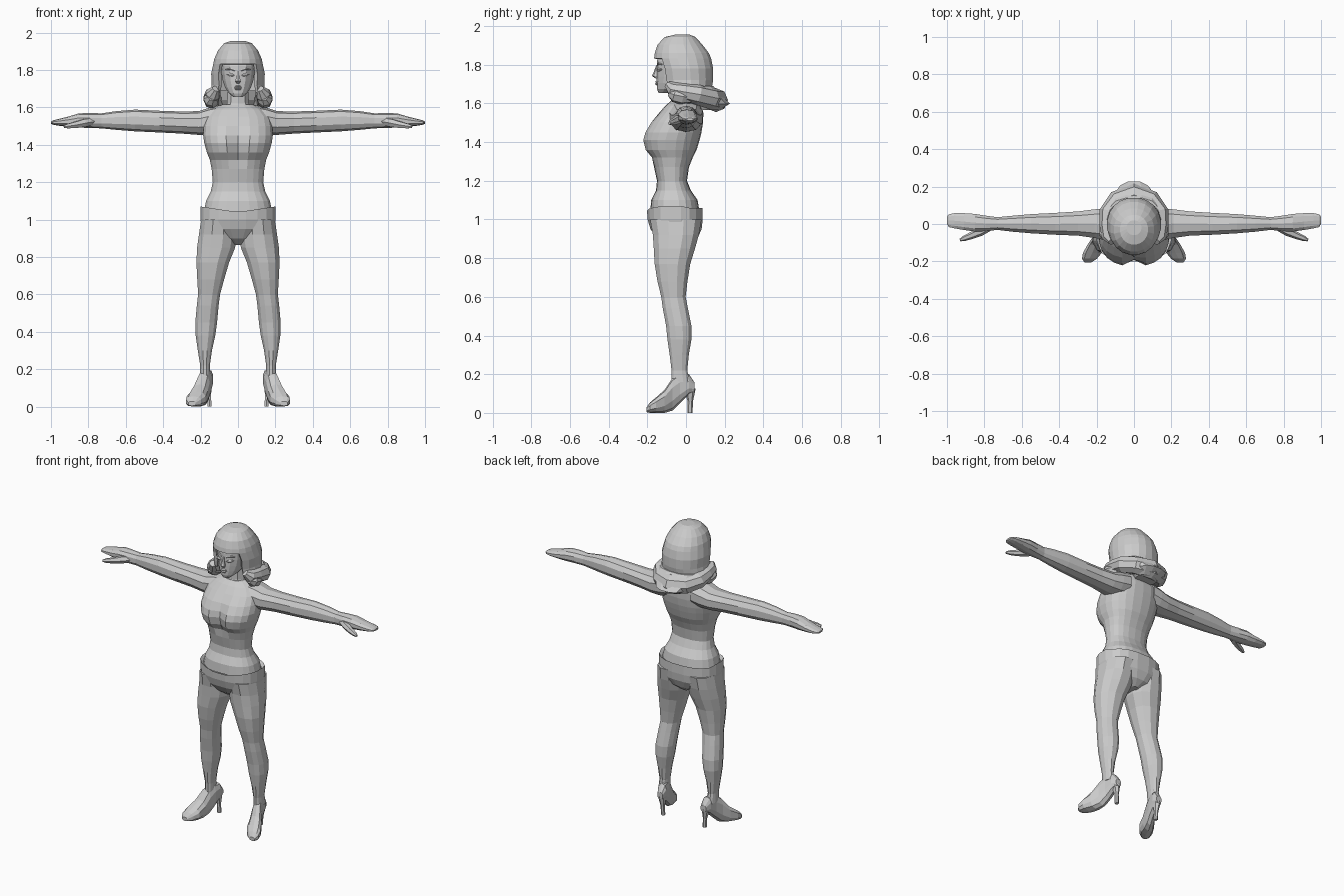
import bpy, bmesh, math
from mathutils import Vector

grey = bpy.data.materials.new("plain grey")
grey.diffuse_color = (0.6, 0.6, 0.6, 1)


def finish(name, bm, mirror=False, thick=0):
    bmesh.ops.recalc_face_normals(bm, faces=bm.faces)
    me = bpy.data.meshes.new(name)
    bm.to_mesh(me)
    bm.free()
    me.materials.append(grey)
    ob = bpy.data.objects.new(name, me)
    bpy.context.collection.objects.link(ob)
    if thick:
        mod = ob.modifiers.new("thickness", 'SOLIDIFY')
        mod.thickness = thick
    if mirror:
        ob.modifiers.new("mirror", 'MIRROR')
    return ob


def oval(axis, pos, a0, a1, b0, b1, n=12, p=2.3):
    """Rounded section spanning a0..a1 and b0..b1, square to the axis."""
    pts = []
    for i in range(n):
        t = 2 * math.pi * (i + 0.5) / n
        c, s = math.cos(t), math.sin(t)
        a = (a0 + a1) / 2 + (a1 - a0) / 2 * math.copysign(abs(c) ** (2 / p), c)
        b = (b0 + b1) / 2 + (b1 - b0) / 2 * math.copysign(abs(s) ** (2 / p), s)
        pts.append({'x': (pos, a, b), 'y': (a, pos, b), 'z': (a, b, pos)}[axis])
    return pts


def loft(name, rings, caps=True, skip=None, **kw):
    bm = bmesh.new()
    rows = [[bm.verts.new(p) for p in r] for r in rings]
    n = len(rows[0])
    for j in range(len(rows) - 1):
        for i in range(n):
            k = (i + 1) % n
            if skip and skip(j, i):
                continue
            bm.faces.new((rows[j][i], rows[j][k], rows[j + 1][k], rows[j + 1][i]))
    if caps:
        bm.faces.new(rows[0])
        bm.faces.new(rows[-1])
    return finish(name, bm, **kw)


def tube(name, path, n=8, **kw):
    """Round tube through (x, y, z, radius) points."""
    pts = [Vector(q[:3]) for q in path]
    rings = []
    for i, c in enumerate(pts):
        d = (pts[min(i + 1, len(pts) - 1)] - pts[max(i - 1, 0)]).normalized()
        u = d.cross(Vector((0, 0, 1))).normalized()
        v = u.cross(d)
        r = path[i][3]
        rings.append([c + r * (math.cos(t) * u + math.sin(t) * v)
                      for t in [2 * math.pi * k / n for k in range(n)]])
    return loft(name, rings, **kw)


# Torso: height, half width, front, back, dent between the breasts
torso = [(1.04, .185, -.185, .07, 0), (1.10, .172, -.18, .06, 0), (1.15, .147, -.155, .025, 0),
         (1.20, .136, -.15, .005, 0), (1.27, .142, -.165, .015, 0), (1.32, .152, -.182, .035, .02),
         (1.36, .168, -.215, .055, .035), (1.41, .182, -.226, .07, .035), (1.45, .188, -.215, .08, .025),
         (1.50, .185, -.185, .088, .01), (1.55, .175, -.14, .09, 0), (1.59, .14, -.105, .08, 0),
         (1.615, .085, -.075, .06, 0)]
rings = []
for z, w, f, b, dent in torso:
    ring = oval('z', z, -w, w, f, b, 22, 2.35)
    rings.append([(x, y + (dent * max(0, 1 - abs(x) / .06) if y < -.1 else 0), z) for x, y, z in ring])
loft("torso", rings)

# Neck
loft("neck", [oval('z', z, -w, w, f, b, 10) for z, w, f, b in
              [(1.57, .085, -.09, .06), (1.62, .062, -.07, .05), (1.71, .055, -.07, .05)]])

# Hips with a raised waist edge dipping at the front
hips = [(1.055, .185, -.185, .07), (1.07, .202, -.203, .088), (1.0, .203, -.2, .088),
        (.95, .195, -.185, .082), (.90, .12, -.15, .06), (.865, .03, -.10, .02)]
rings = [oval('z', z, -w, w, f, b, 20, 2.4) for z, w, f, b in hips]
for j in (0, 1):
    rings[j] = [(x, y, z - (.03 * (1 - abs(x) / .2) if y < 0 else .01)) for x, y, z in rings[j]]
loft("hips", rings)

# Legs: height, inner x, outer x, front, back
legs = [(1.0, .01, .2, -.19, .085), (.92, .006, .212, -.175, .07), (.85, .012, .222, -.17, .05),
        (.77, .045, .225, -.165, .025), (.68, .072, .22, -.15, .01), (.60, .094, .215, -.13, 0),
        (.54, .102, .222, -.122, .012), (.45, .11, .23, -.105, .03), (.38, .12, .228, -.098, .03),
        (.30, .138, .216, -.086, .016), (.22, .15, .203, -.076, .008), (.16, .15, .205, -.076, .02)]
loft("leg", [oval('z', z, a, b, f, k, 12, 2.2) for z, a, b, f, k in legs], mirror=True)

# Shoes: y, centre x, half width, bottom, top
shoe = [(.045, .158, .02, .11, .155), (.015, .163, .031, .095, .20), (-.03, .172, .033, .05, .205),
        (-.07, .186, .036, .012, .18), (-.11, .205, .045, 0, .12), (-.155, .223, .052, 0, .08),
        (-.185, .238, .042, 0, .055), (-.205, .246, .02, .004, .028)]
loft("shoe", [oval('y', y, x - w, x + w, a, b, 10, 2.6) for y, x, w, a, b in shoe], mirror=True)
loft("shoe_heel", [oval('z', z, x - w, x + w, a, b, 6) for z, x, w, a, b in
                   [(0, .152, .012, .008, .034), (.06, .155, .012, .008, .036), (.125, .16, .024, -.01, .05)]],
     mirror=True)

# Arms and flat hands: x, front, back, bottom, top
arms = [(.09, -.10, .09, 1.46, 1.612), (.15, -.09, .088, 1.452, 1.60), (.21, -.078, .082, 1.453, 1.58),
        (.30, -.065, .07, 1.46, 1.578), (.42, -.06, .062, 1.466, 1.582), (.55, -.052, .055, 1.472, 1.588),
        (.65, -.043, .046, 1.48, 1.58), (.73, -.033, .038, 1.488, 1.568), (.79, -.04, .046, 1.49, 1.57),
        (.85, -.042, .056, 1.492, 1.568), (.91, -.034, .06, 1.497, 1.55), (.96, -.025, .06, 1.502, 1.538),
        (.99, -.018, .053, 1.508, 1.53), (1.0, 0, .04, 1.512, 1.524)]
loft("arm_and_hand", [oval('x', x, f, b, a, t, 10) for x, f, b, a, t in arms], mirror=True)
tube("thumb", [(.77, -.015, 1.525, .02), (.82, -.04, 1.517, .024), (.87, -.062, 1.506, .019),
               (.91, -.078, 1.5, .014), (.93, -.086, 1.497, .007)], n=6, mirror=True)

# Head with a tapering jaw
head = [(1.655, .025, -.142, -.09), (1.675, .05, -.15, -.04), (1.705, .07, -.152, .03),
        (1.74, .083, -.153, .08), (1.78, .09, -.152, .09), (1.82, .092, -.15, .09), (1.9, .08, -.12, .08)]
loft("head", [oval('z', z, -w, w, f, b, 14, 2.2) for z, w, f, b in head])

# Nose, lips, eyes and brows
loft("nose", [oval('z', z, -w, w, f, -.14, 6) for z, w, f in
              [(1.728, .01, -.156), (1.742, .016, -.176), (1.765, .01, -.166), (1.795, .006, -.155)]])
loft("lips", [oval('z', z, -w, w, f, -.14, 8) for z, w, f in
              [(1.692, .012, -.152), (1.70, .02, -.161), (1.706, .024, -.156), (1.712, .018, -.161),
               (1.717, .01, -.152)]])
tube("eye", [(.02, -.146, 1.77, .003), (.033, -.143, 1.773, .01), (.046, -.137, 1.775, .01),
             (.06, -.127, 1.775, .003)], n=6, mirror=True)
tube("brow", [(.016, -.149, 1.797, .004), (.04, -.141, 1.806, .005), (.066, -.124, 1.802, .003)],
     n=5, mirror=True)

# Bobbed hair shell, open around the face below the fringe
hair = [(1.955, .04, -.06, .02), (1.943, .075, -.11, .05), (1.905, .108, -.148, .085),
        (1.86, .128, -.163, .12), (1.832, .134, -.167, .132), (1.78, .145, -.15, .142),
        (1.72, .142, -.14, .142), (1.68, .15, -.13, .135)]
N = 20
rings = [oval('z', z, -w, w, f, b, N, 2.1) for z, w, f, b in hair]


def face_gap(j, i):
    return j >= 4 and math.sin(2 * math.pi * (i + 1) / N) < -.62


ob = loft("hair", rings, caps=False, skip=face_gap, thick=.018)
bm = bmesh.new()
bm.from_mesh(ob.data)
crown = [e for e in bm.edges if e.is_boundary and all(v.co.z > 1.95 for v in e.verts)]
bmesh.ops.contextual_create(bm, geom=crown)
bmesh.ops.recalc_face_normals(bm, faces=bm.faces)
bm.to_mesh(ob.data)
bm.free()
ob.data.materials.clear()
ob.data.materials.append(grey)

# Curled roll around the nape and a front curl on each side
side = [(.118, -.095, 1.70, .02), (.132, -.07, 1.672, .04), (.138, -.01, 1.66, .046),
        (.135, .06, 1.645, .052), (.09, .125, 1.625, .055)]
path = [(-x, y, z, r) for x, y, z, r in side] + [(0, .155, 1.617, .062)] + side[::-1]
tube("hair_roll", path, n=8)
loft("nape_flip", [oval('z', z, -w, w, f, b, 12) for z, w, f, b in
                   [(1.69, .13, 0, .142), (1.64, .135, .02, .19), (1.598, .10, .05, .23),
                    (1.565, .07, .06, .17)]])
tube("front_curl", [(.14, -.085, 1.655, .02), (.145, -.06, 1.645, .04), (.142, -.02, 1.635, .042),
                    (.13, .03, 1.63, .03)], n=7, mirror=True)
